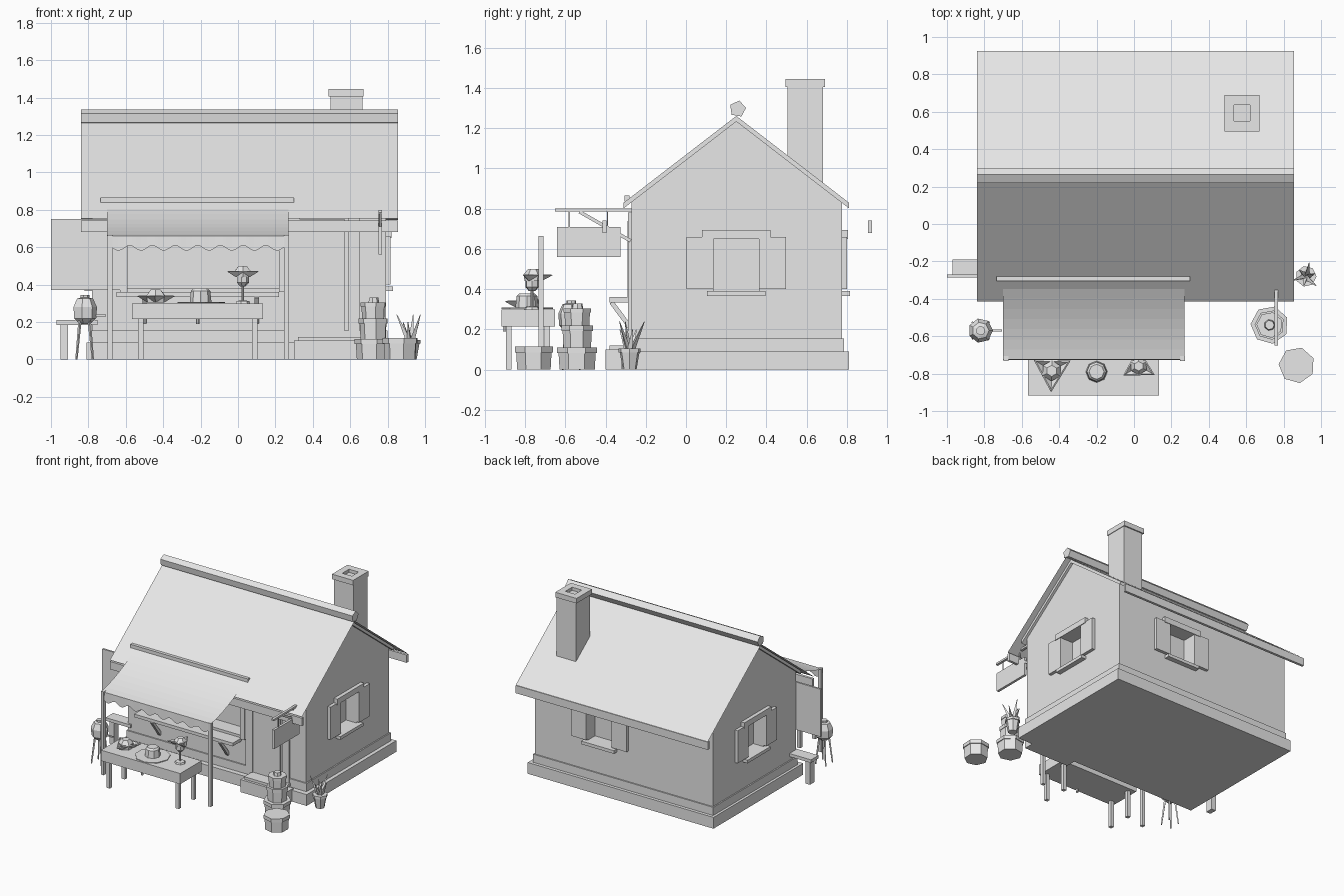
import bpy, bmesh, math
from mathutils import Vector

cube = bpy.data.objects.get("Cube")
if cube:
    bpy.data.objects.remove(cube, do_unlink=True)

mat = bpy.data.materials.new("light_grey")
mat.use_nodes = True
COLOUR = (0.8, 0.8, 0.8, 1)
mat.diffuse_color = COLOUR
mat.node_tree.nodes["Principled BSDF"].inputs["Base Color"].default_value = COLOUR


def make(name, verts, faces):
    me = bpy.data.meshes.new(name)
    me.from_pydata([tuple(v) for v in verts], [], faces)
    me.materials.append(mat)
    ob = bpy.data.objects.new(name, me)
    bpy.context.collection.objects.link(ob)
    return ob


def solid(ob):
    bm = bmesh.new()
    bm.from_mesh(ob.data)
    bmesh.ops.recalc_face_normals(bm, faces=bm.faces)
    bm.to_mesh(ob.data)
    bm.free()
    return ob


def extrude(name, section, x0, x1):
    """Extrude a y-z section along x."""
    n = len(section)
    verts = [(x, y, z) for x in (x0, x1) for y, z in section]
    faces = [list(range(n)), list(range(n, 2 * n))]
    faces += [(i, (i + 1) % n, n + (i + 1) % n, n + i) for i in range(n)]
    return solid(make(name, verts, faces))


def box(name, x0, x1, y0, y1, z0, z1):
    return extrude(name, [(y0, z0), (y1, z0), (y1, z1), (y0, z1)], x0, x1)


def lathe(name, profile, x, y, n=7, turn=0.0):
    """Faceted turned shape from (radius, z) pairs, capped at both ends."""
    verts, faces = [], []
    for r, z in profile:
        for i in range(n):
            a = turn + math.tau * i / n
            verts.append((x + r * math.cos(a), y + r * math.sin(a), z))
    for k in range(len(profile) - 1):
        for i in range(n):
            j = (i + 1) % n
            faces.append((k * n + i, k * n + j, k * n + n + j, k * n + n + i))
    faces += [list(range(n)), list(range(len(verts) - n, len(verts)))]
    return solid(make(name, verts, faces))


def bar(name, p, q, r0, r1=None, n=4):
    """Straight bar between two points, optionally tapered."""
    p, q = Vector(p), Vector(q)
    r1 = r0 if r1 is None else r1
    rot = (q - p).to_track_quat('Z', 'Y')
    ring = [Vector((math.cos(math.tau * (i + .5) / n), math.sin(math.tau * (i + .5) / n), 0)) for i in range(n)]
    verts = [p + rot @ (v * r0) for v in ring] + [q + rot @ (v * r1) for v in ring]
    faces = [list(range(n)), list(range(n, 2 * n))]
    faces += [(i, (i + 1) % n, n + (i + 1) % n, n + i) for i in range(n)]
    return solid(make(name, verts, faces))


def cut(target, cutter):
    """Carve a recess and remove the cutter."""
    mod = target.modifiers.new("recess", 'BOOLEAN')
    mod.operation, mod.solver, mod.object = 'DIFFERENCE', 'EXACT', cutter
    bpy.context.view_layer.objects.active = target
    bpy.ops.object.modifier_apply(modifier=mod.name)
    bpy.data.objects.remove(cutter, do_unlink=True)


# House body
XL, XR, YF, YB, RIDGE = -0.78, 0.79, -0.27, 0.775, 0.25
box("foundation", -0.81, 0.83, -0.32, 0.81, 0, 0.09)
box("plinth", XL - .01, XR + .01, YF - .01, YB + .01, 0.09, 0.155)
walls = extrude("walls", [(YF, .15), (YB, .15), (YB, .835), (RIDGE, 1.235), (YF, .835)], XL, XR)
box("door_step", 0.3, 0.7, -0.4, -0.3, 0, 0.1)
box("door_sill", 0.32, 0.66, -0.38, -0.27, 0.1, 0.12)


# Windows with shutters on both gables and the back
def window(name, place):
    cut(walls, place("opening", -.113, .113, .39, .65, -.09, .1))
    place(name + "_lintel", -.17, .17, .65, .695, -.01, .03)
    place(name + "_sill", -.145, .145, .365, .39, -.01, .04)
    for s, side in ((-1, "a"), (1, "b")):
        u = sorted((s * .113, s * .247))
        place(name + "_shutter_" + side, u[0], u[1], .40, .66, -.01, .025)


WY, WX = 0.25, 0.21
window("east_window", lambda n, a, b, c, d, e, f: box(n, XR + e, XR + f, WY + a, WY + b, c, d))
window("west_window", lambda n, a, b, c, d, e, f: box(n, XL - f, XL - e, WY + a, WY + b, c, d))
window("back_window", lambda n, a, b, c, d, e, f: box(n, WX + a, WX + b, YB + e, YB + f, c, d))

# Shop front: opening, frame, shutters, counter, half door
cut(walls, box("opening", -.59, .22, -.4, -.15, .38, .7))
box("shop_frame_left", -.63, -.59, -.29, -.26, .36, .74)
box("shop_frame_right", .22, .26, -.29, -.26, .36, .74)
box("shop_frame_top", -.63, .26, -.29, -.26, .7, .74)
box("shop_shutter_left", -1.0, -.63, -.285, -.27, .37, .75)
box("shop_shutter_right", .26, .57, -.285, -.265, .37, .75)
box("counter", -.65, .22, -.38, -.26, .335, .36)
for i, x in enumerate((-.5, .1)):
    bar(f"counter_bracket_{i}", (x, -.37, .335), (x, -.27, .2), .016)
box("half_door", .33, .57, -.283, -.26, .15, .37)
for i, x in enumerate((.29, .61)):
    box(f"door_post_{i}", x - .02, x + .04, -.288, -.26, .12, .78)

# Roof: sheets, gable slab, fascias, ridge beam
def roof_z(y):
    return 1.265 - .77 * abs(y - RIDGE)


for name, ye in (("roof_front", -.415), ("roof_back", .925)):
    make(name, [(x, y, roof_z(y)) for x, y in ((-.84, RIDGE), (.855, RIDGE), (.855, ye), (-.84, ye))], [(0, 1, 2, 3)])
    s = .01 if ye < 0 else -.01
    box(name + "_fascia", -.84, .855, min(ye, ye + 2 * s), max(ye, ye + 2 * s), .68, .742)
top = [(y, roof_z(y) - .004) for y in (-.31, RIDGE, .81)]
extrude("roof_slab", top + [(y, z - .028) for y, z in reversed(top)], -.80, .81)
extrude("ridge_beam", [(.257 + .042 * math.cos(math.tau * i / 5 + 1.4), 1.296 + .042 * math.sin(math.tau * i / 5 + 1.4))
                       for i in range(5)], -.84, .855)

# Chimney
box("chimney", .495, .665, .505, .68, .85, 1.41)
cap = box("chimney_cap", .483, .67, .495, .69, 1.405, 1.445)
cut(cap, box("flue", .535, .62, .55, .635, 1.42, 1.5))

# Awning with scalloped valance and posts
AX0, AX1 = -.70, .27
box("awning_rail", -.735, .30, -.305, -.28, .835, .865)
N = 8
verts, faces = [], []
for i in range(N + 1):
    t = i / N
    y = -.29 - .435 * t
    z = .84 - .18 * t - .1 * t * (1 - t)
    verts += [(AX0, y, z), (AX1, y, z)]
    if i:
        faces.append((2 * i - 2, 2 * i - 1, 2 * i + 1, 2 * i))
make("awning", verts, faces)
N = 64
verts, faces = [], []
for i in range(N + 1):
    x = AX0 + (AX1 - AX0) * i / N
    verts += [(x, -.725, .66), (x, -.728, .595 + .014 * math.cos(math.tau * 8 * i / N))]
    if i:
        faces.append((2 * i - 2, 2 * i - 1, 2 * i + 1, 2 * i))
make("awning_valance", verts, faces)
for i, x in enumerate((-.685, .26)):
    box(f"awning_post_{i}", x - .013, x + .013, -.733, -.707, 0, .665)

# Hanging sign
box("sign_arm", .75, .77, -.65, -.27, .785, .80)
bar("sign_brace", (.76, -.53, .785), (.76, -.275, .64), .012)
box("sign_board", .75, .77, -.64, -.325, .56, .71)
for i, y in enumerate((-.58, -.39)):
    bar(f"sign_hanger_{i}", (.76, y, .70), (.76, y, .79), .005)

# Display table
box("table_top", -.567, .133, -.918, -.65, .215, .30)
for i, x in enumerate((-.52, .09)):
    for j, y in enumerate((-.88, -.69)):
        box(f"table_leg_{i}_{j}", x - .014, x + .014, y - .014, y + .014, 0, .22)
lathe("drawer_knob", [(.01, .19), (.01, .215)], -.215, -.9, 6)


# Hats on the table and on a stand
def cocked_hat(name, x, y, z, s, turn):
    lathe(name + "_brim", [(.05 * s, z), (.115 * s, z + .035 * s), (.1 * s, z + .04 * s), (.05 * s, z + .015 * s)],
          x, y, 3, turn)
    lathe(name + "_crown", [(.05 * s, z), (.055 * s, z + .04 * s), (.03 * s, z + .07 * s)], x, y, 6, turn)


cocked_hat("left_hat", -.44, -.785, .303, 1, -1.6)
lathe("round_hat_brim", [(.13, .302), (.13, .308)], -.2, -.79, 9)
lathe("round_hat_crown", [(.058, .307), (.052, .365), (.04, .378)], -.2, -.79, 8)
lathe("hat_stand", [(.04, .30), (.035, .312), (.007, .316), (.007, .40)], .025, -.765, 7)
lathe("hat_stand_head", [(.015, .39), (.034, .41), (.034, .45)], .025, -.765, 7)
cocked_hat("stand_hat", .025, -.76, .44, .85, -.5)

# Side bench
box("bench_seat", -.97, -.75, -.285, -.19, .185, .21)
box("bench_leg", -.95, -.91, -.265, -.205, 0, .19)

# Keg on a tripod
KX, KY = -.82, -.57
lathe("keg", [(.03, .19), (.062, .22), (.066, .28), (.045, .325), (.025, .33), (.025, .345)], KX, KY, 7)
bar("keg_spout", (KX + .05, KY, .235), (KX + .115, KY, .235), .007)
for i in range(4):
    a = math.tau * (i + .5) / 4
    c, s = math.cos(a), math.sin(a)
    bar(f"keg_leg_{i}", (KX + .035 * c, KY + .035 * s, .21), (KX + .062 * c, KY + .062 * s, 0), .009, .006)


# Stacked pots
def pot(name, x, y, z, r, h, n=7):
    lathe(name, [(r * .88, z), (r * .93, z + h * .75), (r, z + h * .75), (r, z + h)], x, y, n, .4)


pot("pot_bottom", .725, -.54, 0, .102, .11)
pot("pot_middle", .725, -.54, .11, .08, .11)
pot("pot_top", .725, -.54, .22, .07, .085)
lathe("pot_lid", [(.03, .305), (.025, .33)], .725, -.54, 7)
pot("pot_single", .87, -.755, 0, .097, .115)

# Potted plant
PX, PY = .92, -.28
lathe("plant_pot", [(.035, 0), (.05, .085), (.056, .085), (.056, .105)], PX, PY, 7)
for i in range(6):
    a = math.tau * i / 6 + .3
    c, s = math.cos(a), math.sin(a)
    tip = .075 if i % 2 else .05
    bar(f"plant_leaf_{i}", (PX + .012 * c, PY + .012 * s, .1), (PX + tip * c, PY + tip * s, .2 + .04 * (i % 2)), .016, .002, 3)
